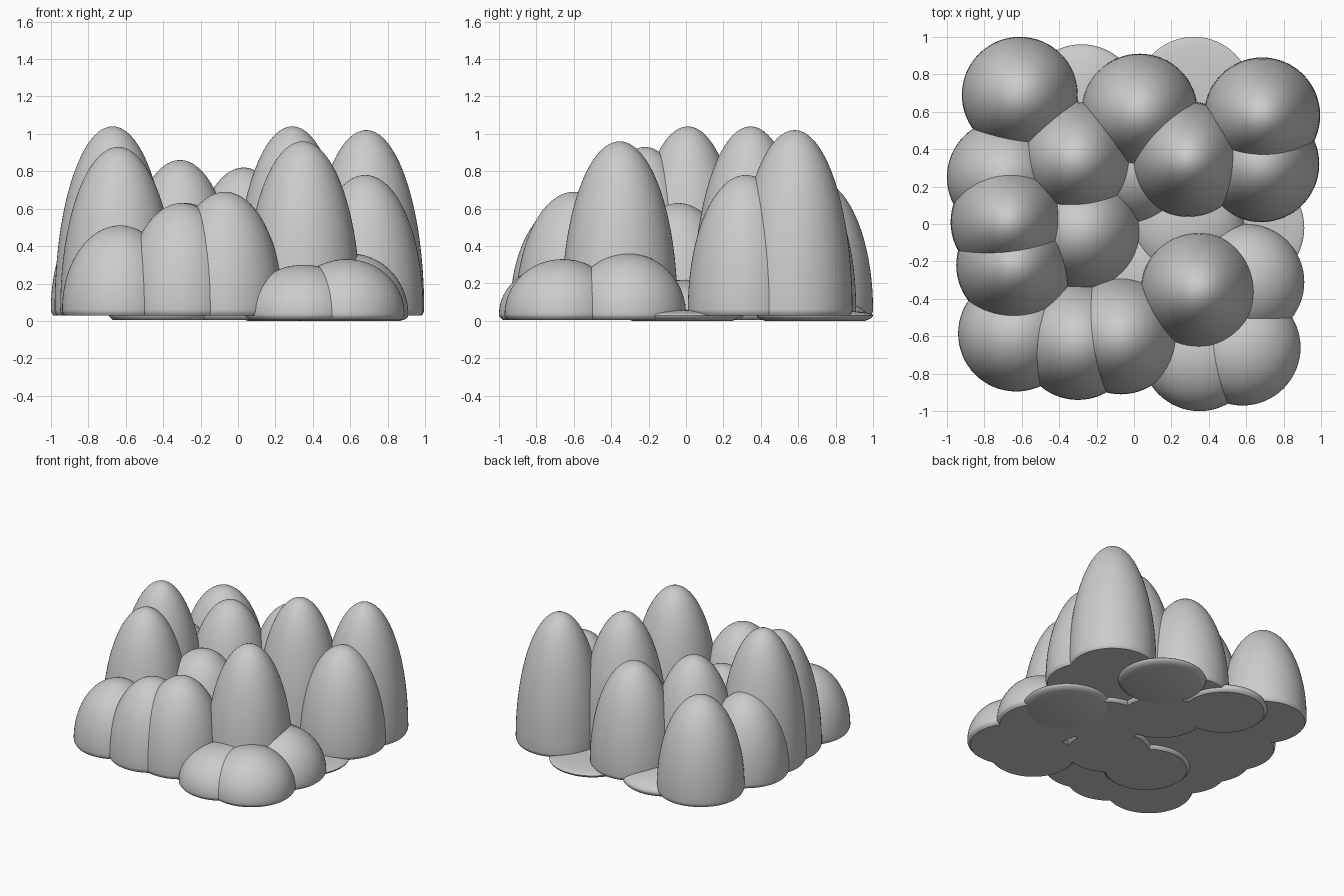
import bpy
import math

if "Cube" in bpy.data.objects:
    bpy.data.objects.remove(bpy.data.objects["Cube"])

R = 0.31      # common radius of the mounds
SEG = 64      # sides around
RINGS = 20    # rings from equator to apex


def mound(name, x, y, top, r=R):
    """Half-ellipsoid with a short rounded underside and a flat bottom."""
    low = top < 0.1
    bottom = 0.0 if low else (0.005 if top < 0.45 else 0.03)
    equator = bottom + 0.03
    rim = 0.86 if low else (0.93 if top < 0.45 else 0.96)
    # profile: flat rim, rounded underside, then the elliptical dome
    a0 = math.acos(rim)
    profile = []
    for i in range(4):
        a = a0 * (1 - i / 4)
        profile.append((r * math.cos(a), equator - 0.03 * math.sin(a) / math.sin(a0)))
    for i in range(RINGS):
        a = math.pi / 2 * i / RINGS
        profile.append((r * math.cos(a), equator + (top - equator) * math.sin(a)))
    verts = [(p * math.cos(2 * math.pi * k / SEG), p * math.sin(2 * math.pi * k / SEG), z)
             for p, z in profile for k in range(SEG)]
    faces = [(j * SEG + k, j * SEG + (k + 1) % SEG,
              (j + 1) * SEG + (k + 1) % SEG, (j + 1) * SEG + k)
             for j in range(len(profile) - 1) for k in range(SEG)]
    apex = len(verts)
    verts.append((0, 0, top))
    last = (len(profile) - 1) * SEG
    faces += [(last + k, last + (k + 1) % SEG, apex) for k in range(SEG)]
    faces.append(tuple(reversed(range(SEG))))
    me = bpy.data.meshes.new(name)
    me.from_pydata(verts, [], faces)
    ob = bpy.data.objects.new(name, me)
    ob.location = (x, y, 0)
    bpy.context.collection.objects.link(ob)
    bpy.ops.object.select_all(action='DESELECT')
    ob.select_set(True)
    bpy.context.view_layer.objects.active = ob
    bpy.ops.object.shade_smooth_by_angle(angle=math.radians(35))


# 5 x 5 jittered grid of mounds: (x, y, top height), left to right in each row
rows = {
    "back": [(-0.61, 0.69, 0.76), (-0.28, 0.65, 0.12), (0.03, 0.60, 0.82),
             (0.32, 0.69, 0.06), (0.685, 0.58, 1.02)],
    "mid_back": [(-0.69, 0.25, 0.64), (-0.31, 0.345, 0.86), (0.01, 0.31, 0.40),
                 (0.29, 0.345, 1.04), (0.68, 0.32, 0.78)],
    "middle": [(-0.67, 0.01, 1.04), (-0.28, -0.04, 0.63), (-0.01, -0.30, 0.15),
               (0.28, 0.0, 0.22), (0.60, -0.02, 0.06)],
    "mid_front": [(-0.64, -0.22, 0.93), (-0.38, -0.32, 0.12),
                  (0.345, -0.355, 0.96), (0.60, -0.31, 0.36)],
    "front": [(-0.63, -0.585, 0.51), (-0.30, -0.63, 0.63), (-0.07, -0.60, 0.69),
              (0.35, -0.69, 0.30), (0.58, -0.66, 0.33)],
}
for row, items in rows.items():
    for i, (x, y, top) in enumerate(items):
        mound(f"mound_{row}_{i + 1}", x, y, top)
